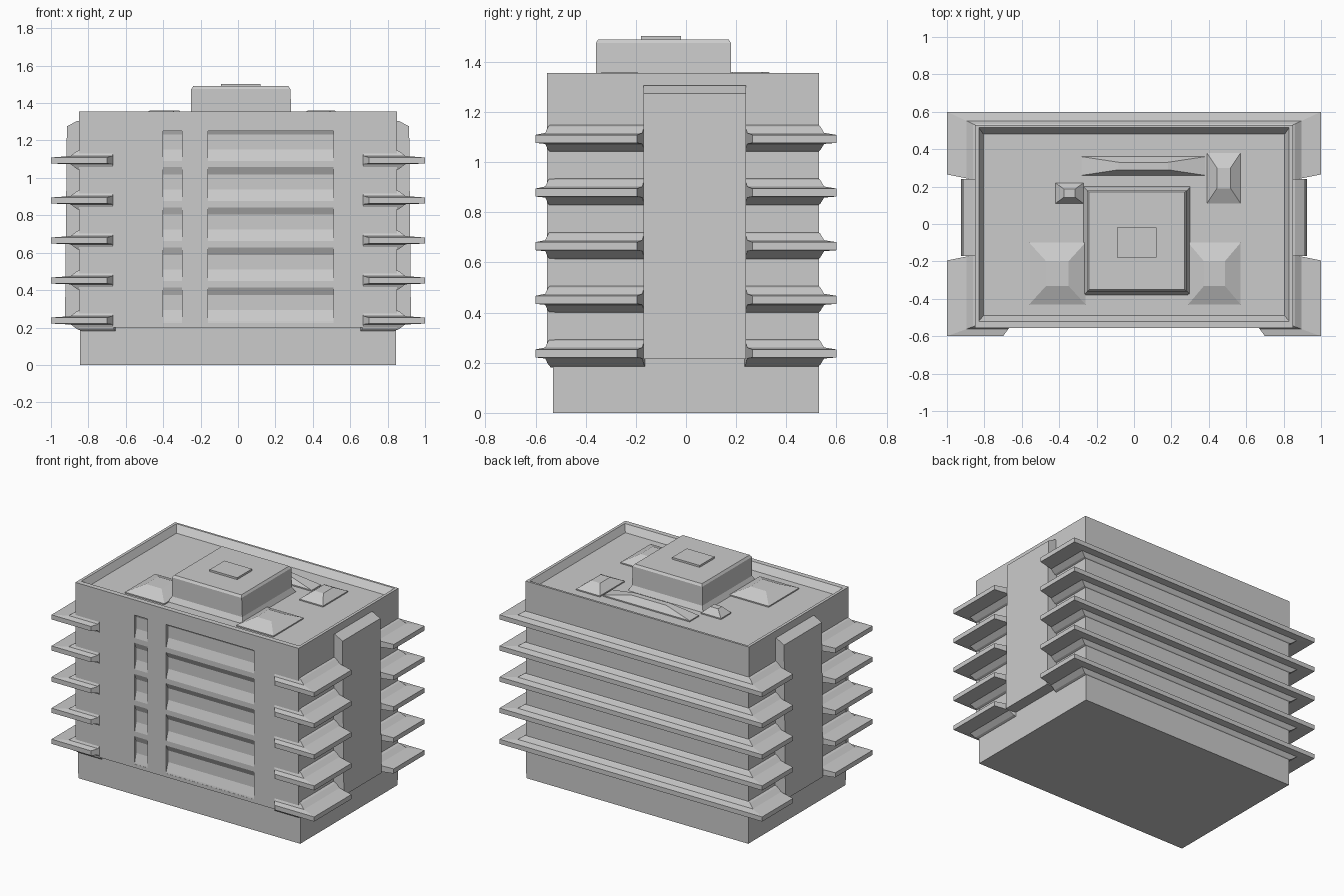
import bpy, bmesh

if "Cube" in bpy.data.objects:
    bpy.data.objects.remove(bpy.data.objects["Cube"])


def make(name, verts, faces):
    bm = bmesh.new()
    vs = [bm.verts.new(v) for v in verts]
    for f in faces:
        bm.faces.new([vs[i] for i in f])
    bmesh.ops.recalc_face_normals(bm, faces=bm.faces)
    me = bpy.data.meshes.new(name)
    bm.to_mesh(me)
    bm.free()
    ob = bpy.data.objects.new(name, me)
    bpy.context.collection.objects.link(ob)
    return ob


def loft(name, rings):
    """Skin a list of closed rings and cap both ends."""
    n = len(rings[0])
    verts = [v for r in rings for v in r]
    faces = [(k * n + i, k * n + (i + 1) % n, (k + 1) * n + (i + 1) % n, (k + 1) * n + i)
             for k in range(len(rings) - 1) for i in range(n)]
    faces += [tuple(range(n)), tuple(range(len(verts) - n, len(verts)))]
    return make(name, verts, faces)


def rect(x0, x1, y0, y1, z):
    return [(x0, y0, z), (x1, y0, z), (x1, y1, z), (x0, y1, z)]


def box(name, x0, x1, y0, y1, z0, z1):
    return loft(name, [rect(x0, x1, y0, y1, z0), rect(x0, x1, y0, y1, z1)])


# main body with parapet and sunken roof
loft("building_body", [
    rect(-.845, .845, -.53, .53, 0),
    rect(-.85, .85, -.53, .53, 1.355),
    rect(-.83, .83, -.52, .515, 1.355),
    rect(-.805, .805, -.49, .48, 1.31)])

# front facade: piers and bands framing the window recesses
FRONT, BACK = -.555, -.525
box("front_left_pier", -.85, -.40, FRONT, BACK, .2, 1.355)
box("front_middle_pier", -.30, -.16, FRONT, BACK, .2, 1.355)
box("front_right_pier", .51, .85, FRONT, BACK, .2, 1.355)
for i, (a, b) in enumerate([(-.40, -.30), (-.16, .51)]):
    box(f"front_top_band_{i}", a, b, FRONT, BACK, 1.25, 1.355)
    box(f"front_bottom_band_{i}", a, b, FRONT, BACK, .2, .225)

LEVELS = [.235 + .214 * i for i in range(5)]

# sloped sill and window bands on the front
for name, a, b, deep in [("front_window_bands", -.16, .51, -.532),
                         ("stair_window_strip", -.40, -.30, -.537)]:
    prof = [(-.52, .22), (FRONT, .22)]
    for z in LEVELS:
        prof += [(FRONT + .003, z), (deep, z + .06), (deep, z + .14), (FRONT + .003, z + .18)]
    prof += [(FRONT, 1.255), (-.52, 1.255)]
    loft(name, [[(x, y, z) for y, z in prof] for x in (a, b)])

# balcony slabs: thick at the wall, thin at the lip (t: 0 = wall, 1 = lip)
SLAB = [(-.1, .06), (.08, .05), (.3, .024), (1, .016),
        (1, -.016), (.3, -.02), (.08, -.045), (-.1, -.055)]


def slab(name, path, z):
    """path entries: (wall point, lip point)"""
    loft(name, [[(a[0] + (b[0] - a[0]) * t, a[1] + (b[1] - a[1]) * t, z + h)
                 for t, h in SLAB] for a, b in path])


for i, z in enumerate(LEVELS):
    z += .002
    slab(f"back_balcony_{i}", [
        ((-.85, .235), (-1, .265)), ((-.85, .53), (-1, .6)),
        ((.85, .53), (1, .6)), ((.85, .235), (1, .265))], z)
    for s, side in ((-1, "left"), (1, "right")):
        slab(f"front_{side}_balcony_{i}", [
            ((s * .85, -.165), (s, -.195)), ((s * .85, -.545), (s, -.6)),
            ((s * .66, -.545), (s * .70, -.6))], z)

# side pilasters with a sloped cap
for s, side in ((-1, "left"), (1, "right")):
    prof = [(.8, .215), (.925, .215), (.915, 1.275), (.86, 1.305), (.8, 1.305)]
    loft(f"{side}_pilaster", [[(s * x, y, z) for x, z in prof] for y in (-.17, .24)])

# roof house
loft("roof_house", [
    rect(-.275, .305, -.385, .205, 1.30), rect(-.25, .285, -.36, .18, 1.345),
    rect(-.25, .28, -.36, .18, 1.475), rect(-.24, .27, -.35, .17, 1.49)])
box("roof_house_hatch", -.09, .12, -.18, -.02, 1.48, 1.503)

# low rooftop units with sloped sides
UNITS = [(-.56, -.26, -.43, -.10), (.29, .57, -.43, -.10),
         (.39, .57, .11, .38), (-.42, -.27, .11, .22), (-.28, .38, .26, .36)]
for i, (x0, x1, y0, y1) in enumerate(UNITS):
    dx, dy = (x1 - x0) * .3, (y1 - y0) * .3
    loft(f"roof_unit_{i}", [
        rect(x0, x1, y0, y1, 1.305), rect(x0, x1, y0, y1, 1.318),
        rect(x0 + dx, x1 - dx, y0 + dy, y1 - dy, 1.36)])
